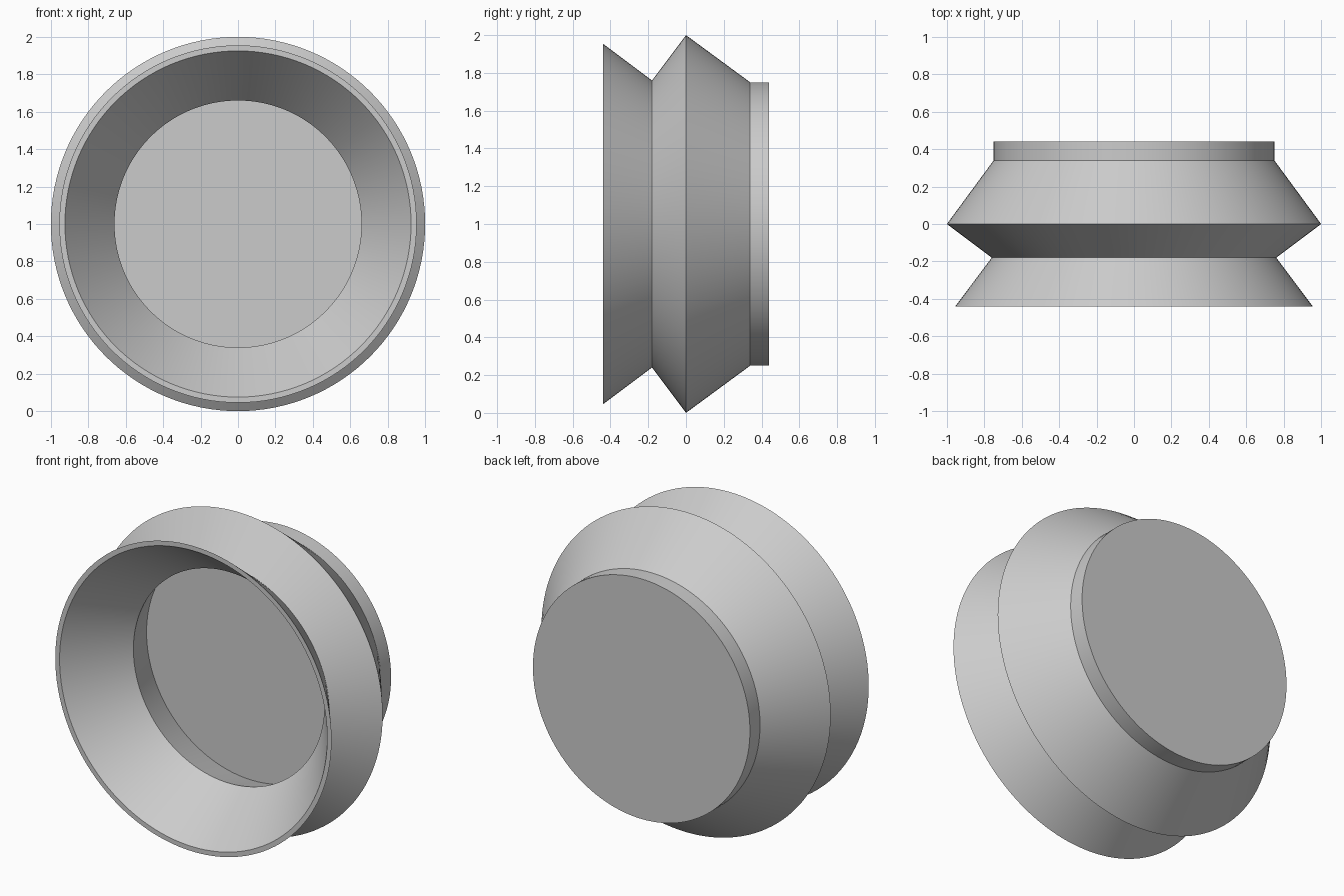
import bpy
import bmesh
import math
from mathutils import Matrix, Vector

SEGMENTS = 128

cube = bpy.data.objects.get("Cube")
if cube:
    bpy.data.objects.remove(cube, do_unlink=True)


def make_material(name, colour):
    mat = bpy.data.materials.new(name)
    mat.use_nodes = True
    mat.diffuse_color = colour
    mat.node_tree.nodes["Principled BSDF"].inputs["Base Color"].default_value = colour
    return mat


def lathe(name, profile, mat):
    """Spin (radius, y) points around the y axis, then raise onto the ground."""
    bm = bmesh.new()
    verts = [bm.verts.new((r, y, 0)) for r, y in profile]
    edges = [bm.edges.new(pair) for pair in zip(verts, verts[1:])]
    bmesh.ops.spin(bm, geom=verts + edges, axis=(0, 1, 0), cent=(0, 0, 0),
                   angle=math.tau, steps=SEGMENTS, use_merge=True)
    bmesh.ops.remove_doubles(bm, verts=bm.verts[:], dist=0.0005)
    # Close the floor and the back with flat discs
    bmesh.ops.holes_fill(bm, edges=[e for e in bm.edges if e.is_boundary], sides=0)
    bmesh.ops.recalc_face_normals(bm, faces=bm.faces[:])
    bmesh.ops.transform(bm, matrix=Matrix.Translation(Vector((0, 0, 1))), verts=bm.verts[:])
    mesh = bpy.data.meshes.new(name)
    bm.to_mesh(mesh)
    bm.free()
    mesh.materials.append(mat)
    obj = bpy.data.objects.new(name, mesh)
    bpy.context.collection.objects.link(obj)
    bpy.ops.object.select_all(action="DESELECT")
    obj.select_set(True)
    bpy.context.view_layer.objects.active = obj
    bpy.ops.object.shade_smooth_by_angle(angle=math.radians(25))
    return obj


grey = make_material("light_grey", (0.6, 0.6, 0.6, 1))

# Flared cup: recess floor, inner throat, front rim, waist, ridge, back collar
lathe("flared_cup", [
    (0.73, 0.14), (0.66, -0.09), (0.925, -0.44),
    (0.955, -0.44), (0.76, -0.18), (1.0, 0.0),
    (0.75, 0.34), (0.75, 0.44),
], grey)
